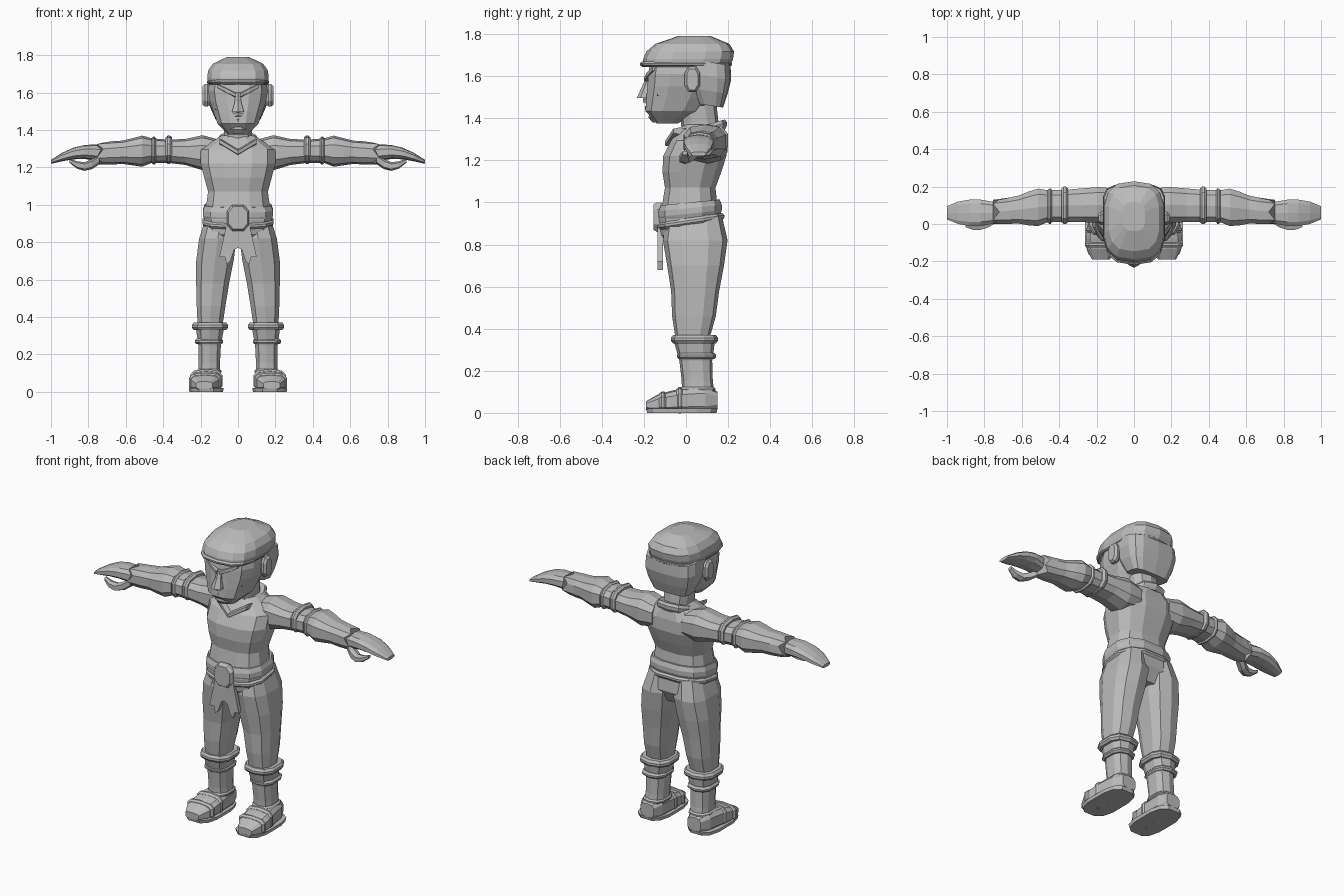
import bpy
import bmesh
from math import cos, sin, pi, copysign
from mathutils import Vector

cube = bpy.data.objects.get("Cube")
if cube:
    bpy.data.objects.remove(cube, do_unlink=True)

grey = bpy.data.materials.new("plain grey")
grey.use_nodes = True
grey.diffuse_color = (.5, .5, .5, 1)
grey.node_tree.nodes["Principled BSDF"].inputs["Base Color"].default_value = grey.diffuse_color


def finish(name, bm, mirror):
    """Turn a bmesh into a flat-shaded part, mirrored to the other side if asked."""
    bmesh.ops.recalc_face_normals(bm, faces=bm.faces)
    mesh = bpy.data.meshes.new(name)
    bm.to_mesh(mesh)
    bm.free()
    mesh.materials.append(grey)
    obj = bpy.data.objects.new(name, mesh)
    bpy.context.collection.objects.link(obj)
    if mirror:
        modifier = obj.modifiers.new("mirror", "MIRROR")
        modifier.use_mirror_merge = False


def skin(bm, loops):
    """Join a row of vertex loops with side faces and close both ends."""
    for low, high in zip(loops, loops[1:]):
        for i in range(len(low)):
            bm.faces.new((low[i - 1], low[i], high[i], high[i - 1]))
    bm.faces.new(loops[0])
    bm.faces.new(loops[-1])


def rounded(value, power):
    return copysign(abs(value) ** power, value)


def loft(name, start, end, widths, depths=1.0, axis="z", bow=(0, 0, 0),
         sides=10, power=.75, mirror=False, tilt=0, zigzag=0):
    """Evenly spaced rounded sections from start to end along a gently bowed line.
    A single number for depths is a ratio to the widths."""
    start, end, bow = Vector(start), Vector(end), Vector(bow)
    if isinstance(depths, (int, float)):
        depths = [w * depths for w in widths]
    along = "xyz".index(axis)
    across, other = [k for k in range(3) if k != along]
    reach = rounded(cos(pi / sides), power)
    bm = bmesh.new()
    loops = []
    for k, (width, depth) in enumerate(zip(widths, depths)):
        f = k / (len(widths) - 1)
        centre = start.lerp(end, f) + bow * sin(pi * f)
        loop = []
        for i in range(sides):
            angle = 2 * pi * (i + .5) / sides
            point = centre.copy()
            lift = depth * rounded(sin(angle), power) / reach
            point[across] += width * rounded(cos(angle), power) / reach
            point[other] += lift
            point[along] += tilt * lift
            if f == 1 and i % 2:
                point[along] += zigzag
            loop.append(bm.verts.new(point))
        loops.append(loop)
    skin(bm, loops)
    finish(name, bm, mirror)


def band(name, centre, length, width, depth, axis="z", bevel=.01, **options):
    """Short raised ring with chamfered edges."""
    half = Vector([length / 2 if letter == axis else 0 for letter in "xyz"])
    profile = [-bevel, 0, 0, -bevel]
    loft(name, Vector(centre) - half, Vector(centre) + half,
         [width + p for p in profile], [depth + p for p in profile], axis, **options)


def limb(*args, **options):
    loft(*args, mirror=True, **options)


def limb_band(*args, **options):
    band(*args, mirror=True, **options)


# Torso, neck and collar
loft("torso", (0, .04, .77), (0, .08, 1.37),
     [.1, .17, .18, .17, .16, .18, .2, .2, .09],
     [.1, .15, .15, .13, .12, .14, .15, .13, .09], bow=(0, -.04, 0), sides=12)
loft("neck", (0, .08, 1.3), (0, .05, 1.46), [.08, .075, .08], 1.15)
band("collar", (0, .07, 1.335), .05, .105, .12, tilt=.3)
limb("collar_point", (0, -.07, 1.28), (.1, -.03, 1.34), [.03, .03], .5, axis="x", sides=6)

# Belt, buckle and hanging cloth
band("belt", (0, .02, .96), .08, .187, .15, tilt=.1, sides=12)
band("belt_lower_edge", (0, .025, .91), .035, .19, .157, tilt=.15, sides=12)
band("buckle", (0, -.13, .93), .05, .06, .07, axis="y", sides=8)

bm = bmesh.new()
outline = [(0, .9), (.06, .9), (.1, .72), (.07, .72), (.06, .68), (.04, .7), (.02, .76), (0, .77)]
skin(bm, [[bm.verts.new((x, y, z)) for x, z in outline] for y in (-.135, -.11)])
finish("cloth_tail", bm, True)

# Legs and boots
limb("trouser_leg", (.15, .03, .34), (.09, .04, .94),
     [.065, .077, .088, .1, .1, .08], [.075, .1, .11, .13, .148, .125], bow=(.01, .01, 0))
limb("boot_shaft", (.155, .06, .06), (.15, .04, .34), [.06, .057, .06, .075], 1.25)
limb_band("boot_top_cuff", (.15, .04, .35), .04, .097, .108)
limb_band("boot_strap", (.155, .05, .27), .03, .076, .09)
limb_band("ankle_strap", (.155, .055, .11), .025, .067, .083)
limb("shoe", (.16, .15, .06), (.18, -.19, .035),
     [.045, .07, .075, .08, .083, .075, .045], [.04, .06, .06, .057, .05, .042, .02],
     axis="y", bow=(0, 0, .01), power=.6)
limb("sole", (.17, -.02, 0), (.17, -.02, .02), [.09, .093], 1.83, sides=12, power=.65)
limb_band("instep_strap", (.17, -.03, .06), .035, .086, .06, axis="y", power=.6)
limb_band("toe_strap", (.175, -.11, .05), .035, .088, .05, axis="y", power=.6)

# Arms
limb("upper_arm", (.1, .105, 1.275), (.46, .095, 1.29),
     [.085, .095, .09, .085, .085], [.07, .09, .067, .06, .063], axis="x")
limb_band("arm_band", (.37, .1, 1.295), .035, .1, .073, axis="x")
limb_band("elbow_cuff", (.45, .095, 1.29), .025, .095, .072, axis="x")
limb("forearm_guard", (.46, .095, 1.29), (.72, .065, 1.275),
     [.085, .1, .09, .075, .07, .064], [.063, .08, .07, .06, .06, .056], axis="x", zigzag=.035)

# Hands
limb("hand", (.7, .06, 1.27), (1, .06, 1.23),
     [.05, .06, .07, .07, .06, .035], [.045, .042, .036, .03, .022, .01],
     axis="x", bow=(0, 0, .03))
limb("thumb", (.74, .035, 1.245), (.9, -.005, 1.235), [.03, .03, .026, .022, .012], .8,
     axis="x", bow=(0, -.02, -.035), sides=6)

# Head, ears and hair
loft("head", (0, -.09, 1.375), (0, -.01, 1.67), [.05, .11, .13, .15, .16, .15],
     [.05, .13, .15, .16, .165, .16], bow=(0, .02, 0), sides=12)
limb_band("ear", (.17, .03, 1.585), .04, .036, .06, axis="x", sides=8)
loft("hair_cap", (0, 0, 1.645), (0, .04, 1.79), [.16, .164, .16, .135, .06], 1.28,
     sides=14, power=.68)
band("hair_brow_band", (0, 0, 1.657), .025, .165, .215, sides=14, power=.68)
loft("hair_back", (0, .115, 1.46), (0, .09, 1.67), [.12, .15, .165, .16],
     [.06, .09, .115, .12], sides=14, power=.55, tilt=-.15)

# Face
loft("nose", (0, -.165, 1.6), (0, -.19, 1.495), [.014, .018, .033], [.02, .03, .04], sides=6)
limb("brow", (.01, -.18, 1.585), (.11, -.14, 1.635), [.02, .025, .02], .6, axis="x", sides=6)
limb("eye", (.03, -.17, 1.575), (.09, -.15, 1.58), [.01, .02, .01], .6, axis="x", sides=6)
limb("cheek", (.04, -.155, 1.53), (.12, -.12, 1.52), [.015, .03, .015], axis="x", sides=6)
limb("moustache", (0, -.18, 1.485), (.1, -.13, 1.465), [.025, .025, .01], .5, axis="x", sides=6)
loft("lower_lip", (-.035, -.165, 1.45), (.035, -.165, 1.45), [.01, .03, .01], .4,
     axis="x", sides=6)
loft("chin", (0, -.135, 1.38), (0, -.15, 1.425), [.03, .045, .03], .8, sides=8)
